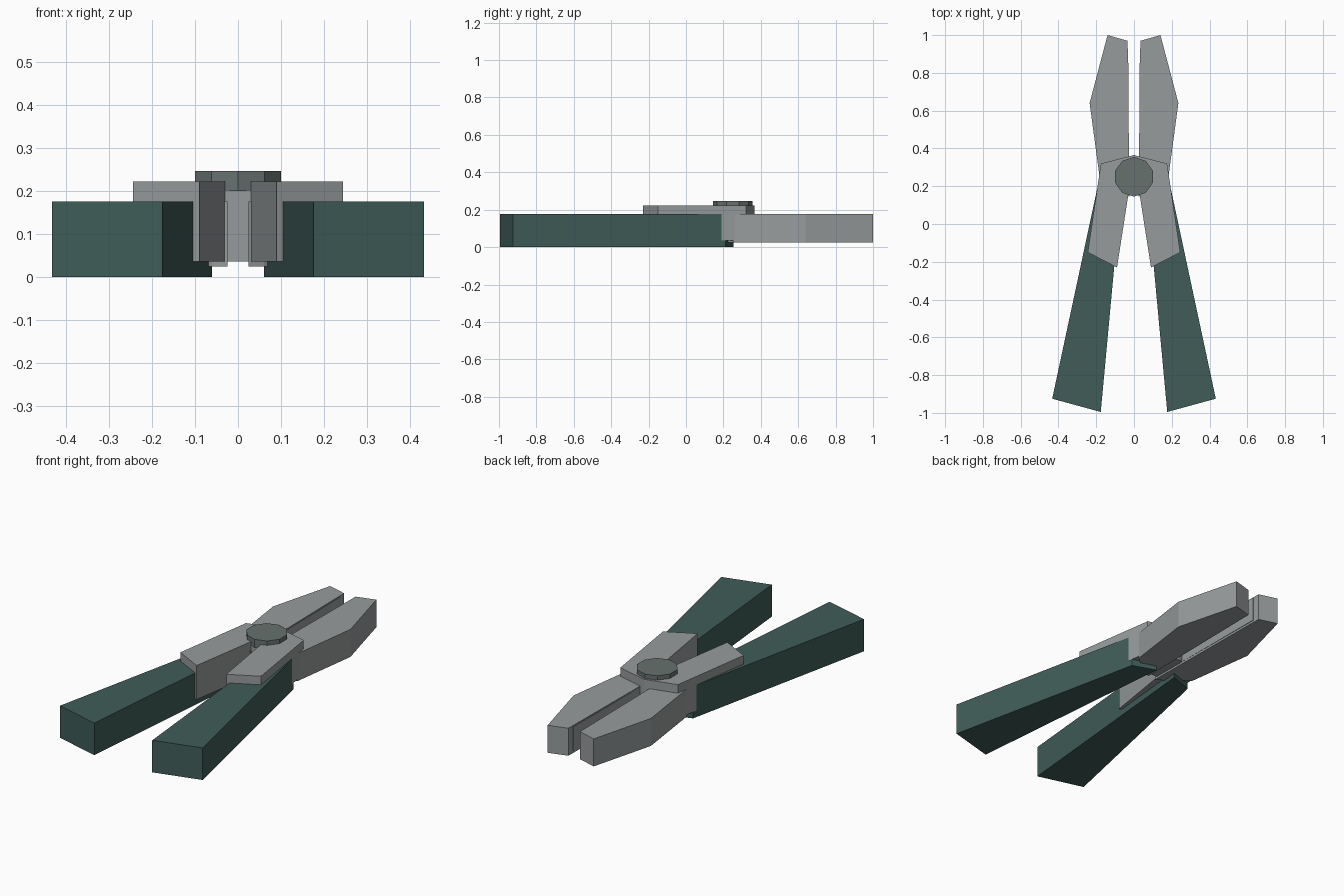
import bpy, bmesh

cube = bpy.data.objects.get("Cube")
if cube:
    bpy.data.objects.remove(cube, do_unlink=True)


def material(name, color):
    m = bpy.data.materials.new(name)
    m.use_nodes = True
    m.diffuse_color = (*color, 1)
    bsdf = next(n for n in m.node_tree.nodes if n.type == 'BSDF_PRINCIPLED')
    bsdf.inputs["Base Color"].default_value = (*color, 1)
    return m


steel = material("steel grey", (0.31, 0.33, 0.335))
green = material("dark green grip", (0.05, 0.108, 0.097))
bolt_grey = material("bolt grey", (0.135, 0.165, 0.158))


def finish(bm, name, mat):
    bmesh.ops.recalc_face_normals(bm, faces=bm.faces)
    mesh = bpy.data.meshes.new(name)
    bm.to_mesh(mesh)
    bm.free()
    mesh.materials.append(mat)
    obj = bpy.data.objects.new(name, mesh)
    bpy.context.collection.objects.link(obj)
    return obj


def slab(name, outline, bottom, top, mat):
    """Extrude a flat outline from bottom to top."""
    bm = bmesh.new()
    face = bm.faces.new([bm.verts.new((x, y, bottom)) for x, y in outline])
    lifted = bmesh.ops.extrude_face_region(bm, geom=[face])["geom"]
    verts = [v for v in lifted if isinstance(v, bmesh.types.BMVert)]
    bmesh.ops.translate(bm, verts=verts, vec=(0, 0, top - bottom))
    return finish(bm, name, mat)


def pair(name, outline, bottom, top, mat):
    """Make the left part and its mirrored right twin."""
    for label, side in (("left", 1), ("right", -1)):
        slab(f"{label}_{name}", [(side * x, y) for x, y in outline], bottom, top, mat)


# Tapered handles
pair("handle", [(0.06, 0.255), (0.19, 0.21), (0.433, -0.925), (0.176, -0.995)],
     0, 0.176, green)

# Jaws with thin gripping strips on the inner faces
pair("jaw", [(0.025, 0.145), (0.035, 0.97), (0.14, 1.0), (0.235, 0.64),
             (0.183, 0.255), (0.06, 0.16)], 0.025, 0.176, steel)
pair("jaw_grip", [(0.027, 0.37), (0.031, 0.93), (0.04, 0.93), (0.04, 0.37)],
     0.037, 0.17, steel)

# Forked pivot body reaching over both handles
half = [(0.175, 0.32), (0.245, -0.15), (0.09, -0.23), (0.03, 0.155)]
mirrored = [(-x, y) for x, y in reversed(half)]
slab("pivot_body", [(0, 0.365)] + half + mirrored, 0.036, 0.223, steel)

# Ten-sided pivot bolt
bm = bmesh.new()
bmesh.ops.create_cone(bm, cap_ends=True, segments=10, radius1=0.105,
                      radius2=0.105, depth=0.047)
bolt = finish(bm, "pivot_bolt", bolt_grey)
bolt.location = (0, 0.25, 0.2235)
